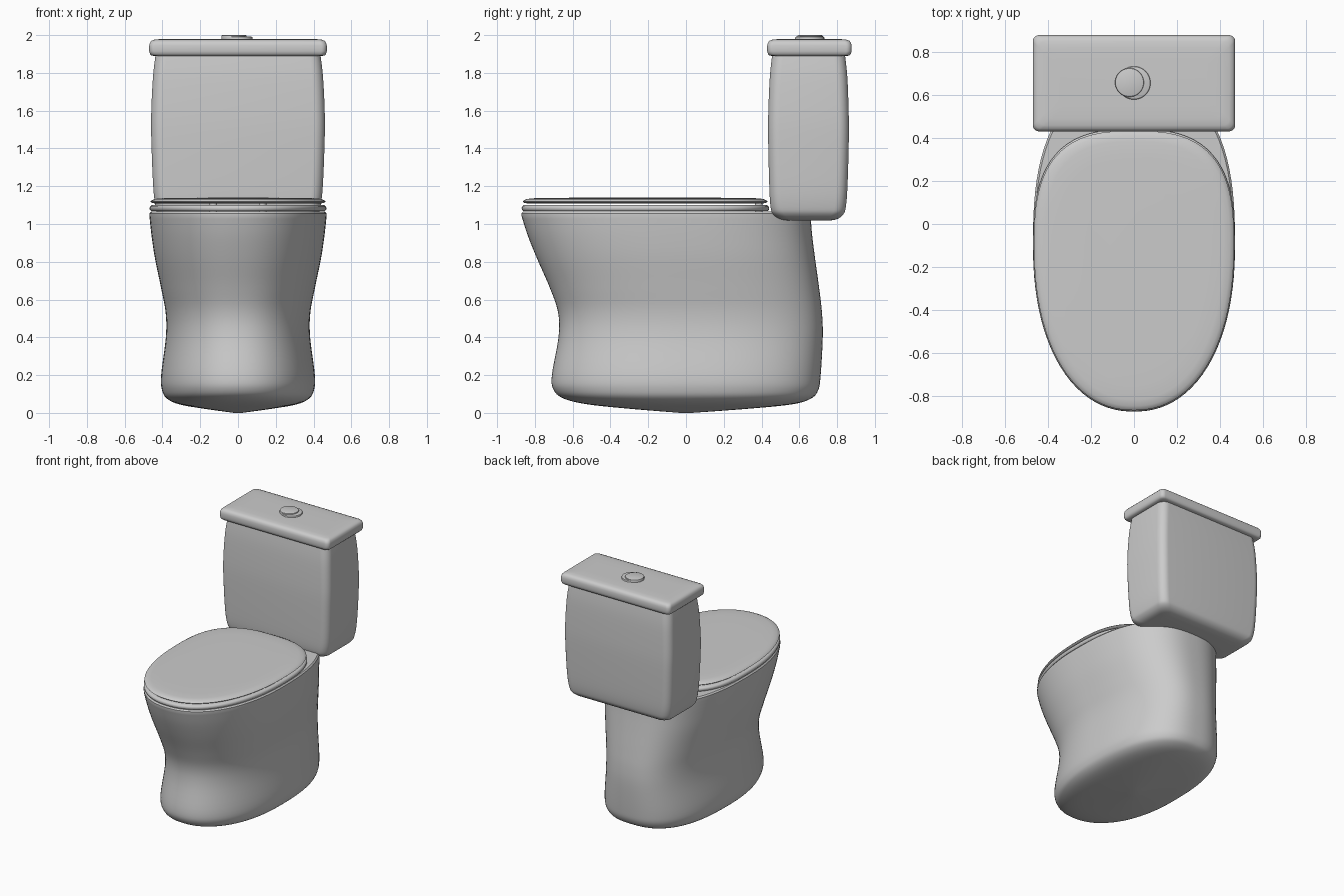
import bpy, bmesh, math

if "Cube" in bpy.data.objects:
    bpy.data.objects.remove(bpy.data.objects["Cube"])

SEG = 96


def egg(z, hw, y0, y1, yc=-0.1, nf=2.2, nb=2.6):
    """Egg outline: superellipse with its own front and back exponent."""
    pts = []
    for i in range(SEG):
        a = 2 * math.pi * i / SEG
        c, s = math.cos(a), math.sin(a)
        n, r = (nb, y1 - yc) if s > 0 else (nf, yc - y0)
        k = (abs(c) ** n + abs(s) ** n) ** (-1 / n)
        pts.append((hw * c * k, yc + r * s * k, z))
    return pts


def rounded_rect(z, hx, y0, y1, rad):
    """Rectangle outline with rounded corners."""
    cy, hy = (y0 + y1) / 2, (y1 - y0) / 2
    pts = []
    for q, (sx, sy) in enumerate([(1, 1), (-1, 1), (-1, -1), (1, -1)]):
        for i in range(9):
            a = math.pi / 2 * (q + i / 8)
            pts.append((sx * (hx - rad) + rad * math.cos(a),
                        cy + sy * (hy - rad) + rad * math.sin(a), z))
    return pts


def smooth_rows(rows, steps=5):
    """Catmull-Rom through the rows of a profile."""
    out = []
    for i in range(len(rows) - 1):
        p0, p1 = rows[max(i - 1, 0)], rows[i]
        p2, p3 = rows[i + 1], rows[min(i + 2, len(rows) - 1)]
        for k in range(steps):
            t = k / steps
            out.append([0.5 * (2 * b + (c - a) * t + (2 * a - 5 * b + 4 * c - d) * t * t
                               + (3 * b - a - 3 * c + d) * t ** 3)
                        for a, b, c, d in zip(p0, p1, p2, p3)])
    return out + [list(rows[-1])]


def loft(name, rings, loop=False, angle=40):
    """Skin a stack of outlines; cap the ends, or join them when loop is set."""
    bm = bmesh.new()
    vs = [[bm.verts.new(p) for p in r] for r in rings]
    n = len(vs[0])
    pairs = list(zip(vs, vs[1:])) + ([(vs[-1], vs[0])] if loop else [])
    for lo, hi in pairs:
        for i in range(n):
            j = (i + 1) % n
            bm.faces.new((lo[i], lo[j], hi[j], hi[i]))
    if not loop:
        bm.faces.new(vs[0][::-1])
        bm.faces.new(vs[-1])
    bmesh.ops.recalc_face_normals(bm, faces=bm.faces)
    me = bpy.data.meshes.new(name)
    bm.to_mesh(me)
    bm.free()
    me.shade_smooth()
    me.set_sharp_from_angle(angle=math.radians(angle))
    ob = bpy.data.objects.new(name, me)
    bpy.context.collection.objects.link(ob)
    return ob


def disc(name, x, y, z0, z1, r, bev):
    """Short round button with a rounded top edge."""
    rows = [(z0, r), (z1 - bev, r), (z1 - bev * 0.3, r - bev * 0.3), (z1, r - bev)]
    return loft(name, [[(x + q * math.cos(2 * math.pi * i / 48),
                         y + q * math.sin(2 * math.pi * i / 48), z)
                        for i in range(48)] for z, q in rows])


# Bowl and pedestal: z, half width, front y, back y, widest y
pedestal = [(0.0, 0.02, -0.03, 0.03, 0.0), (0.022, 0.18, -0.30, 0.33, 0.0),
            (0.045, 0.31, -0.52, 0.56, 0.0), (0.075, 0.375, -0.645, 0.66, 0.0),
            (0.12, 0.402, -0.70, 0.70, 0.0), (0.20, 0.407, -0.71, 0.713, 0.0),
            (0.40, 0.382, -0.675, 0.724, 0.0), (0.53, 0.383, -0.677, 0.72, -0.01),
            (0.66, 0.407, -0.72, 0.705, -0.04), (0.82, 0.44, -0.79, 0.683, -0.07),
            (0.94, 0.458, -0.838, 0.668, -0.09), (1.04, 0.469, -0.87, 0.66, -0.1)]
rings = [egg(*r) for r in smooth_rows(pedestal)]
rings += [egg(1.056, 0.469, -0.871, 0.66), egg(1.066, 0.46, -0.862, 0.65)]
loft("bowl", rings)

# Seat ring: z and inset from the outline; profile closes on itself
seat = [(1.068, 0.008), (1.076, 0.001), (1.086, 0.0), (1.095, 0.004), (1.10, 0.012),
        (1.10, 0.14), (1.09, 0.15), (1.068, 0.15)]
loft("seat", [egg(z, 0.468 - d, -0.87 + d, 0.44 - d, nb=2.8) for z, d in seat], loop=True)

# Lid with a thin edge and gentle crown
lid = [(1.108, 0.03), (1.112, 0.008), (1.119, 0.0), (1.125, 0.006), (1.132, 0.02),
       (1.136, 0.05), (1.138, 0.12), (1.139, 0.25)]
loft("lid", [egg(z, 0.464 - d, -0.865 + d, 0.432 - d, nb=2.8) for z, d in lid])

# Hinge posts between bowl, seat and lid
for side, x in (("left", -0.13), ("right", 0.13)):
    disc("hinge_" + side, x, 0.385, 1.05, 1.125, 0.02, 0.003)

# Tank: z, half width, front y, back y, corner radius
tank = [(1.018, 0.33, 0.54, 0.76, 0.05), (1.026, 0.385, 0.495, 0.80, 0.06),
        (1.05, 0.42, 0.462, 0.832, 0.06), (1.09, 0.436, 0.448, 0.846, 0.06),
        (1.20, 0.449, 0.441, 0.855, 0.06), (1.45, 0.459, 0.435, 0.862, 0.06),
        (1.60, 0.459, 0.436, 0.861, 0.06), (1.78, 0.45, 0.444, 0.854, 0.06),
        (1.90, 0.436, 0.457, 0.841, 0.06)]
loft("tank", [rounded_rect(*r) for r in smooth_rows(tank, 4)])

# Tank lid with rounded edges: z and inset
cover = [(1.889, 0.03), (1.892, 0.012), (1.90, 0.004), (1.915, 0.0), (1.945, 0.0),
         (1.96, 0.004), (1.97, 0.012), (1.976, 0.028), (1.979, 0.06), (1.98, 0.12)]
loft("tank_lid", [rounded_rect(z, 0.47 - d, 0.43 + d, 0.877 - d, 0.03) for z, d in cover])

# Two-part flush button
disc("full_flush_button", 0.0, 0.655, 1.97, 1.992, 0.077, 0.006)
disc("half_flush_button", -0.021, 0.657, 1.98, 2.0, 0.067, 0.006)
